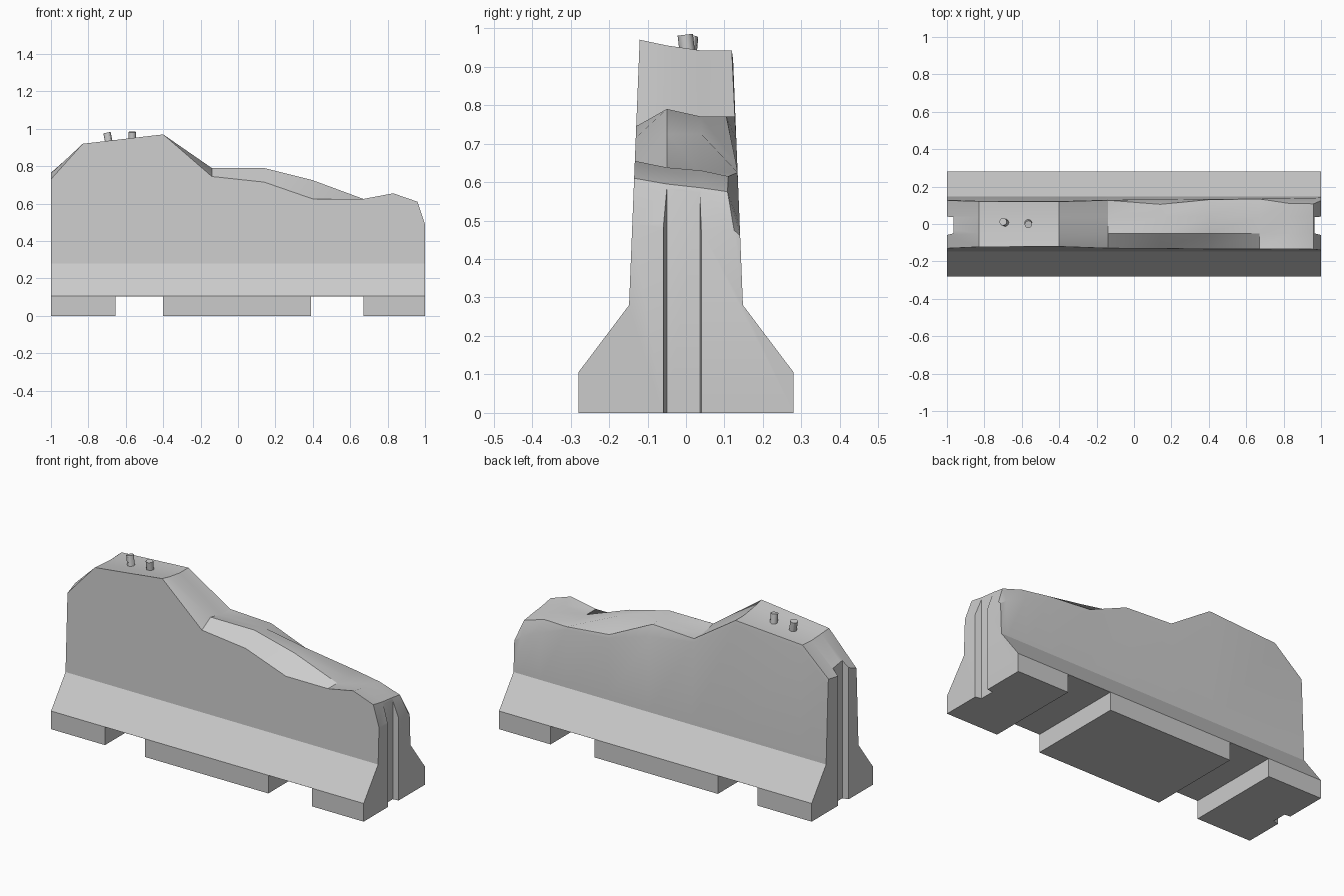
import bpy, bmesh, math
from mathutils import Vector

if "Cube" in bpy.data.objects:
    bpy.data.objects.remove(bpy.data.objects["Cube"])


def make_object(name, bm):
    bmesh.ops.recalc_face_normals(bm, faces=bm.faces)
    mesh = bpy.data.meshes.new(name)
    bm.to_mesh(mesh)
    bm.free()
    ob = bpy.data.objects.new(name, mesh)
    bpy.context.collection.objects.link(ob)
    return ob


def loft(name, rings):
    bm = bmesh.new()
    vs = [[bm.verts.new(p) for p in r] for r in rings]
    n = len(vs[0])
    for a, b in zip(vs, vs[1:]):
        for i in range(n):
            j = (i + 1) % n
            bm.faces.new((a[i], a[j], b[j], b[i]))
    bm.faces.new(vs[0])
    bm.faces.new(vs[-1])
    return make_object(name, bm)


def wall(z):
    # half thickness of the tapering upper wall
    return 0.148 - (z - 0.28) * 0.04


def section(x, front, m1, m2, back_y, back, low):
    return [(x, -0.28, 0), (x, -0.28, 0.105), (x, -0.148, 0.28),
            (x, -wall(front), front), (x, -0.05, m1), (x, 0.04, m2),
            (x, back_y, back), (x, wall(low), low),
            (x, 0.148, 0.28), (x, 0.28, 0.105), (x, 0.28, 0)]


# Broken top: x, front edge z, two middle z, back edge y and z, chip bottom z
stations = [
    (-1.0, 0.73, 0.765, 0.75, 0.126, 0.765, 0.74),
    (-0.83, 0.92, 0.915, 0.91, 0.121, 0.915, 0.89),
    (-0.4, 0.97, 0.955, 0.942, 0.119, 0.942, 0.92),
    (-0.14, 0.745, 0.79, 0.77, 0.127, 0.77, 0.75),
    (0.14, 0.715, 0.79, 0.77, 0.105, 0.77, 0.71),
    (0.4, 0.625, 0.725, 0.725, 0.130, 0.65, 0.63),
    (0.67, 0.625, 0.625, 0.625, 0.134, 0.625, 0.61),
    (0.83, 0.655, 0.638, 0.63, 0.110, 0.615, 0.55),
    (0.96, 0.61, 0.595, 0.585, 0.108, 0.575, 0.49),
    (1.0, 0.49, 0.48, 0.475, 0.125, 0.475, 0.46),
]
barrier = loft("barrier_body", [section(*s) for s in stations])

# Cutters: end channels and lifting slots
cutters = []
for s in (-1, 1):
    prism = [(s * 0.965, -0.05), (s * 0.965, 0.036),
             (s * 1.05, 0.045), (s * 1.05, -0.072)]
    cutters.append(loft("channel_cutter", [[(x, y, z) for x, y in prism]
                                           for z in (-0.1, 1.1)]))
for x0, x1 in ((-0.655, -0.4), (0.39, 0.67)):
    box = [(x0, -0.1), (x1, -0.1), (x1, 0.1045), (x0, 0.1045)]
    cutters.append(loft("slot_cutter", [[(x, y, z) for x, z in box]
                                        for y in (-0.4, 0.4)]))

bpy.context.view_layer.objects.active = barrier
for c in cutters:
    c.hide_render = True
    m = barrier.modifiers.new("cut", 'BOOLEAN')
    m.operation = 'DIFFERENCE'
    m.solver = 'EXACT'
    m.object = c
    bpy.ops.object.modifier_apply(modifier=m.name)
for c in cutters:
    bpy.data.objects.remove(c, do_unlink=True)


# Bent steel bars sticking out of the broken top
def rebar(name, base, tip, r):
    a, b = Vector(base), Vector(tip)
    d = b - a
    bm = bmesh.new()
    bmesh.ops.create_cone(bm, cap_ends=True, segments=12, radius1=r,
                          radius2=r, depth=d.length)
    ob = make_object(name, bm)
    ob.rotation_euler = d.to_track_quat('Z', 'Y').to_euler()
    ob.location = (a + b) / 2
    return ob


bars = [rebar("rebar_left", (-0.685, 0.005, 0.90), (-0.70, 0.012, 0.978), 0.02),
        rebar("rebar_right", (-0.565, 0.008, 0.90), (-0.565, -0.002, 0.983), 0.02)]

# Smooth shading with sharp edges kept
for ob in [barrier] + bars:
    bpy.ops.object.select_all(action='DESELECT')
    ob.select_set(True)
    bpy.context.view_layer.objects.active = ob
    bpy.ops.object.shade_smooth_by_angle(angle=math.radians(30))
